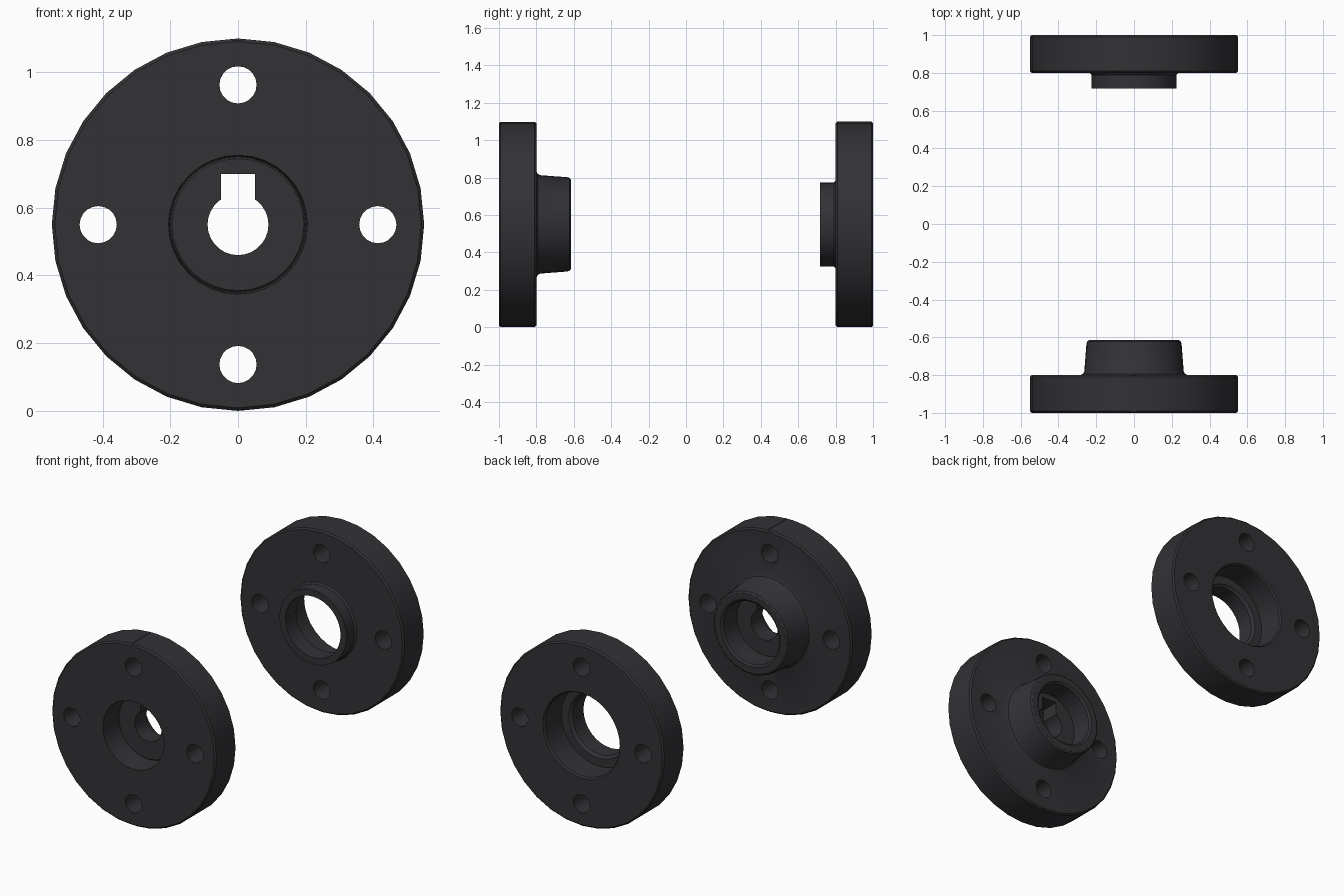
import bpy, bmesh, math
from mathutils import Matrix

if "Cube" in bpy.data.objects:
    bpy.data.objects.remove(bpy.data.objects["Cube"])

CZ = 0.55          # height of the shared axis
SEG = 32

mat = bpy.data.materials.new("dark_metal")
mat.diffuse_color = (0.032, 0.031, 0.036, 1)
mat.use_nodes = True
mat.node_tree.nodes["Principled BSDF"].inputs["Base Color"].default_value = mat.diffuse_color


def make_object(name, bm):
    bmesh.ops.recalc_face_normals(bm, faces=bm.faces)
    me = bpy.data.meshes.new(name)
    bm.to_mesh(me)
    bm.free()
    ob = bpy.data.objects.new(name, me)
    bpy.context.collection.objects.link(ob)
    return ob


def lathe(name, profile, closed):
    """Spin (radius, y) points around the y axis at height CZ."""
    bm = bmesh.new()
    vs = [bm.verts.new((r, y, CZ)) for r, y in profile]
    n = len(vs)
    edges = [bm.edges.new((vs[i], vs[(i + 1) % n])) for i in range(n if closed else n - 1)]
    bmesh.ops.spin(bm, geom=vs + edges, cent=(0, 0, CZ), axis=(0, 1, 0),
                   angle=2 * math.pi, steps=SEG, use_merge=True)
    bmesh.ops.remove_doubles(bm, verts=bm.verts, dist=1e-5)
    ob = make_object(name, bm)
    ob.data.materials.append(mat)
    return ob


def cylinder(name, x, y, z, r, length, seg):
    bm = bmesh.new()
    m = Matrix.Translation((x, y, z)) @ Matrix.Rotation(math.pi / 2, 4, 'X')
    bmesh.ops.create_cone(bm, cap_ends=True, segments=seg, radius1=r, radius2=r,
                          depth=length, matrix=m)
    return make_object(name, bm)


def box(name, center, size):
    bm = bmesh.new()
    bmesh.ops.create_cube(bm, size=1, matrix=Matrix.Translation(center) @ Matrix.Diagonal((*size, 1)))
    return make_object(name, bm)


def cut(ob, cutter):
    """Subtract the cutter, apply, and delete it."""
    cutter.hide_render = True
    mod = ob.modifiers.new("cut", 'BOOLEAN')
    mod.operation, mod.solver, mod.object = 'DIFFERENCE', 'EXACT', cutter
    bpy.context.view_layer.objects.active = ob
    bpy.ops.object.modifier_apply(modifier=mod.name)
    bpy.data.objects.remove(cutter)


def finish(ob, y):
    # four bolt holes, then smooth shading
    for i in range(4):
        a = i * math.pi / 2
        cut(ob, cylinder("bolt_cutter", 0.413 * math.cos(a), y, CZ + 0.413 * math.sin(a), 0.055, 0.5, 20))
    bpy.ops.object.select_all(action='DESELECT')
    ob.select_set(True)
    bpy.context.view_layer.objects.active = ob
    bpy.ops.object.shade_smooth_by_angle(angle=math.radians(35))


# front flange: disc, tapered hub, recess on both sides of a central web
front = lathe("hub_flange", [
    (0, -0.86), (0.195, -0.86), (0.2, -0.855), (0.205, -1), (0.541, -1), (0.55, -0.991),
    (0.55, -0.809), (0.541, -0.8), (0.285, -0.8), (0.27, -0.793), (0.263, -0.78),
    (0.252, -0.635), (0.248, -0.622), (0.238, -0.615), (0.2, -0.615), (0.188, -0.625),
    (0.185, -0.75), (0, -0.75)], False)
# keyed bore through the web
cut(front, cylinder("bore_cutter", 0, -0.8, CZ, 0.09, 0.3, 28))
cut(front, box("key_cutter", (0, -0.8, CZ + 0.085), (0.1, 0.3, 0.13)))
# shallow alignment marks on the rim
for z in (1.1, 0.0):
    cut(front, box("mark_cutter", (0, -0.9, z), (0.034, 0.3, 0.008)))
finish(front, -0.9)

# rear flange: disc, short collar, stepped through bore
rear = lathe("collar_flange", [
    (0.185, 0.717), (0.225, 0.717), (0.225, 0.79), (0.235, 0.8), (0.541, 0.8), (0.55, 0.809),
    (0.55, 0.991), (0.541, 1), (0.258, 1), (0.25, 0.99), (0.25, 0.835), (0.2, 0.835),
    (0.185, 0.82)], True)
finish(rear, 0.9)
